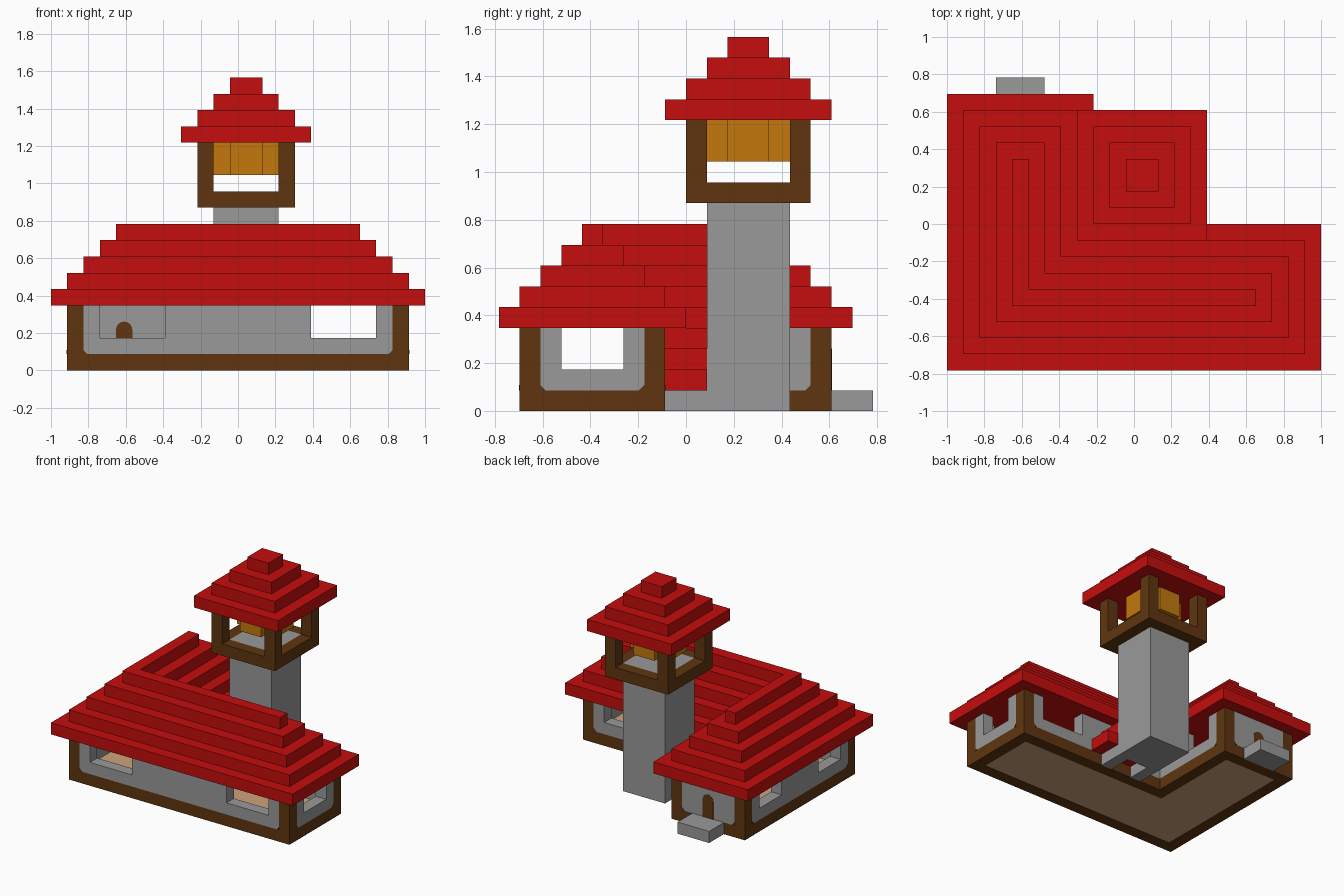
import bpy, bmesh, math
from mathutils import Vector

if "Cube" in bpy.data.objects:
    bpy.data.objects.remove(bpy.data.objects["Cube"], do_unlink=True)

U = 2 / 23                      # one building module
ORIGIN = Vector((11.5, 9, 0))


def material(name, rgb):
    m = bpy.data.materials.new(name)
    m.diffuse_color = (*rgb, 1)
    m.use_nodes = True
    m.node_tree.nodes["Principled BSDF"].inputs["Base Color"].default_value = (*rgb, 1)
    return m


RED = material("roof_red", (0.56, 0.004, 0.004))
GRAY = material("stone_gray", (0.32, 0.32, 0.32))
BROWN = material("timber_brown", (0.115, 0.036, 0.005))
GOLD = material("bell_gold", (0.55, 0.19, 0.004))
TAN = material("floor_tan", (0.62, 0.36, 0.20))


def prism(bm, outline, depth):
    """Extrude a closed outline of 3D points along the depth vector."""
    face = bm.faces.new([bm.verts.new(p) for p in outline])
    ext = bmesh.ops.extrude_face_region(bm, geom=[face], use_keep_orig=True)
    moved = [v for v in ext["geom"] if isinstance(v, bmesh.types.BMVert)]
    bmesh.ops.translate(bm, vec=depth, verts=moved)


def finish(bm, name, mat):
    bmesh.ops.recalc_face_normals(bm, faces=bm.faces)
    for v in bm.verts:
        v.co = (v.co - ORIGIN) * U
    mesh = bpy.data.meshes.new(name)
    bm.to_mesh(mesh)
    bm.free()
    mesh.materials.append(mat)
    ob = bpy.data.objects.new(name, mesh)
    bpy.context.collection.objects.link(ob)
    return ob


def boxes(name, mat, *items):
    """Each item is x0, x1, y0, y1, z0, z1 in modules."""
    bm = bmesh.new()
    for x0, x1, y0, y1, z0, z1 in items:
        prism(bm, [(x0, y0, z0), (x1, y0, z0), (x1, y1, z0), (x0, y1, z0)],
              (0, 0, z1 - z0))
    return finish(bm, name, mat)


def l_slab(name, mat, inset, z0, z1):
    """L-shaped slab, shrunk evenly on all sides."""
    a, b, c, d = inset, 23 - inset, 9 - inset, 17 - inset
    bm = bmesh.new()
    pts = [(a, a), (b, a), (b, c), (c, c), (c, d), (a, d)]
    prism(bm, [(x, y, z0) for x, y in pts], (0, 0, z1 - z0))
    return finish(bm, name, mat)


def wall(name, axis, start, end, offset, windows):
    """One-module-thick wall with openings that reach up to the eaves."""
    cuts = [start] + [v for w in windows for v in w] + [end]
    spans = [(start, end, 1, 2)]
    spans += [(cuts[i], cuts[i + 1], 2, 4) for i in range(0, len(cuts), 2)]
    items = []
    for s, e, z0, z1 in spans:
        across = (offset, offset + 1)
        items.append((s, e, *across, z0, z1) if axis == "x" else (*across, s, e, z0, z1))
    return boxes(name, GRAY, *items)


# Floor and timber base ring
l_slab("floor", TAN, 2, 0.03, 1.02)
boxes("base_frame", BROWN,
      (1, 22, 1, 2, 0, 1), (21, 22, 2, 8, 0, 1), (7, 21, 7, 8, 0, 1),
      (7, 8, 8, 16, 0, 1), (1, 7, 15, 16, 0, 1), (1, 2, 2, 15, 0, 1))

# Corner posts
boxes("corner_posts", BROWN,
      *[(x, x + 1, y, y + 1, 1, 4) for x, y in [(1, 1), (21, 1), (21, 7), (1, 15), (7, 15)]])

# Stone walls with window openings
wall("front_wall", "x", 2, 21, 1, [(3, 7), (16, 20)])
wall("main_back_wall", "x", 7, 21, 7, [(16, 20)])
wall("wing_back_wall", "x", 2, 7, 15, [])
wall("end_wall", "y", 2, 7, 21, [(3, 6)])
wall("wing_inner_wall", "y", 8, 15, 7, [(11, 14)])
wall("wing_outer_wall", "y", 2, 15, 1, [(3, 6), (11, 14)])

# Small timber gussets at the lower corners of the wall panels
bm = bmesh.new()
G, T = 0.25, 0.03
for axis, pos, out, ends in [("x", 1, -1, ((2, 1), (21, -1))),
                             ("x", 8, 1, ((21, -1),)),
                             ("x", 16, 1, ((2, 1), (7, -1))),
                             ("y", 22, 1, ((2, 1), (7, -1))),
                             ("y", 8, 1, ((15, -1),)),
                             ("y", 1, -1, ((2, 1), (15, -1)))]:
    for s, d in ends:
        tri = [(s, 1), (s + d * G, 1), (s, 1 + G)]
        if axis == "x":
            prism(bm, [(a, pos, z) for a, z in tri], (0, out * T, 0))
        else:
            prism(bm, [(pos, a, z) for a, z in tri], (out * T, 0, 0))
finish(bm, "wall_gussets", BROWN)

# Door with a rounded head, and its step
bm = bmesh.new()
arch = [(4.5 + 0.5 * math.cos(t), 2.5 + 0.5 * math.sin(t))
        for t in [math.pi * i / 8 for i in range(9)]]
prism(bm, [(x, 14.97, z) for x, z in [(4, 1), (5, 1)] + arch], (0, 1.06, 0))
finish(bm, "door", BROWN)
boxes("door_step", GRAY, (3, 6, 16, 18, 0, 1))

# Stepped L-shaped roof
for k in range(5):
    l_slab(f"roof_tier_{k + 1}", RED, k, 4 + k, 5 + k)

# Covered passage between house and tower
boxes("passage_walls", GRAY, (10, 11, 8, 10, 0, 1), (13, 14, 8, 10, 0, 1))
boxes("passage_roof", RED,
      *[(9 + k, 15 - k, 8, 10, 1 + k, 2 + k) for k in range(3)])

# Tower shaft
boxes("tower_shaft", GRAY, (10, 14, 10, 14, 0, 11))

# Belfry frame
boxes("belfry_base", BROWN, (9, 15, 9, 10, 10, 11), (9, 15, 14, 15, 10, 11),
      (9, 10, 10, 14, 10, 11), (14, 15, 10, 14, 10, 11))
boxes("belfry_posts", BROWN,
      *[(x, x + 1, y, y + 1, 11, 14) for x in (9, 14) for y in (9, 14)])

# Cross-shaped bell
bm = bmesh.new()
cross = [(11, 10), (13, 10), (13, 11), (14, 11), (14, 13), (13, 13),
         (13, 14), (11, 14), (11, 13), (10, 13), (10, 11), (11, 11)]
prism(bm, [(x, y, 12) for x, y in cross], (0, 0, 2))
finish(bm, "bell", GOLD)

# Stepped tower roof
for k in range(4):
    boxes(f"tower_roof_tier_{k + 1}", RED,
          (8 + k, 16 - k, 8 + k, 16 - k, 14 + k, 15 + k))
